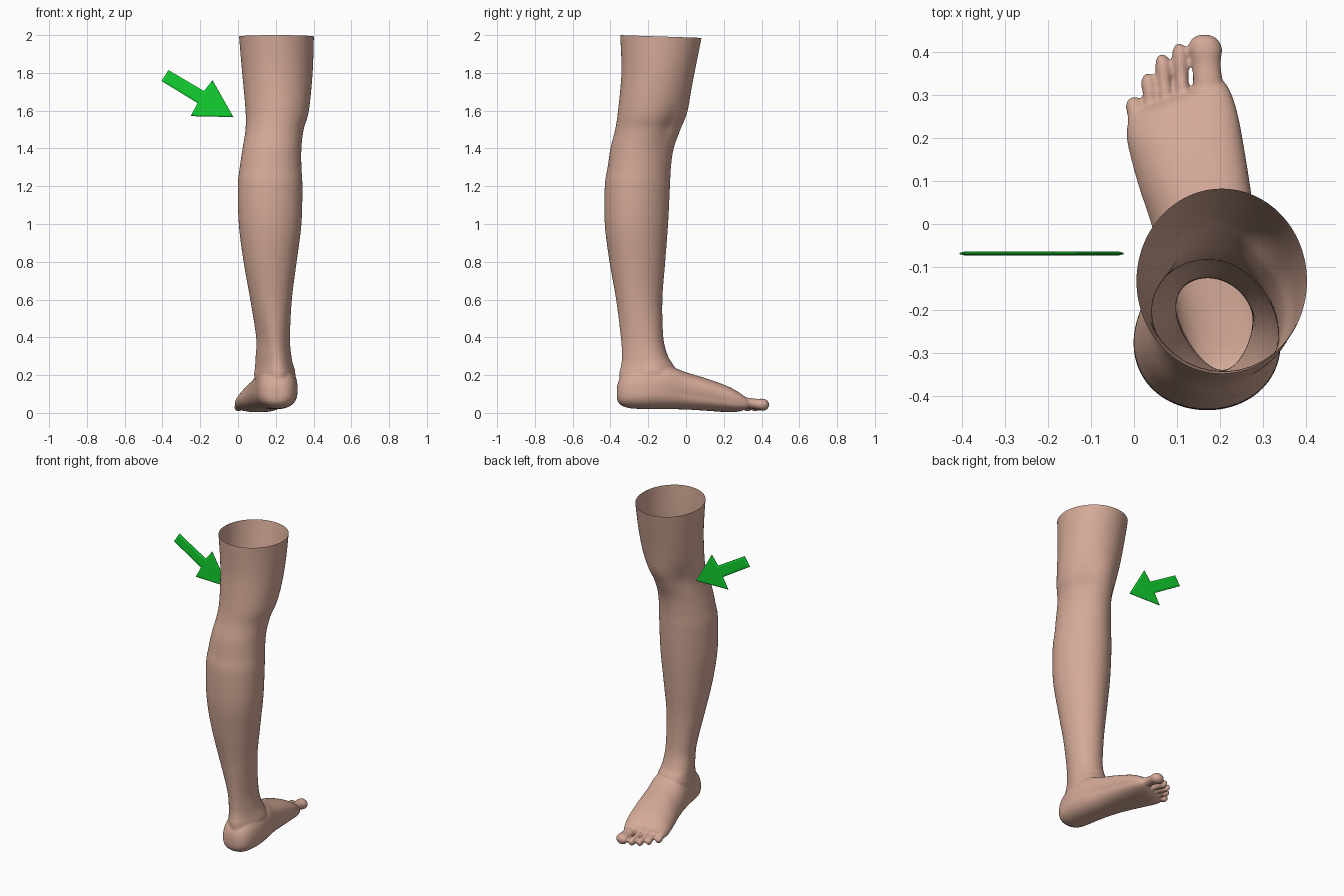
import bpy, bmesh, math
from mathutils import Vector

if "Cube" in bpy.data.objects:
    bpy.data.objects.remove(bpy.data.objects["Cube"])


def material(name, rgb):
    m = bpy.data.materials.new(name)
    m.diffuse_color = (*rgb, 1)
    m.use_nodes = True
    m.node_tree.nodes["Principled BSDF"].inputs["Base Color"].default_value = m.diffuse_color
    return m


skin = material("skin", (0.66, 0.40, 0.31))
green = material("green", (0.006, 0.64, 0.03))


def spline(rows, steps=8):
    """Smooth interpolation through table rows (Catmull-Rom)."""
    out = []
    for i in range(len(rows) - 1):
        p0, p1 = rows[max(i - 1, 0)], rows[i]
        p2, p3 = rows[i + 1], rows[min(i + 2, len(rows) - 1)]
        for k in range(steps):
            t = k / steps
            out.append([0.5 * (2 * b + (c - a) * t + (2 * a - 5 * b + 4 * c - d) * t * t
                               + (3 * b - a - 3 * c + d) * t ** 3)
                        for a, b, c, d in zip(p0, p1, p2, p3)])
    out.append(list(rows[-1]))
    return out


def loft(bm, rings):
    """Closed skin over a list of equally sized point rings."""
    vs = [[bm.verts.new(p) for p in r] for r in rings]
    n = len(vs[0])
    faces = [bm.faces.new(vs[0]), bm.faces.new(vs[-1])]
    for a, b in zip(vs, vs[1:]):
        for i in range(n):
            j = (i + 1) % n
            faces.append(bm.faces.new((a[i], a[j], b[j], b[i])))
    bmesh.ops.recalc_face_normals(bm, faces=faces)


def power(v, e):
    return math.copysign(abs(v) ** e, v)


N = 64
ANGLES = [2 * math.pi * i / N for i in range(N)]
bm = bmesh.new()

# leg tube: z, x min, x max, y min, y max, front taper, skew
LEG = [
    (0.10, .115, .300, -.345, -.07, -.20, -.10),
    (0.20, .098, .298, -.353, -.05, -.22, -.15),
    (0.25, .098, .290, -.344, -.065, -.25, -.15),
    (0.30, .100, .282, -.339, -.095, -.25, -.15),
    (0.40, .100, .275, -.345, -.12, -.20, -.12),
    (0.60, .065, .285, -.37, -.125, 0, -.05),
    (0.80, .030, .310, -.405, -.11, .08, 0),
    (1.00, .005, .335, -.43, -.095, .10, 0),
    (1.20, .000, .340, -.43, -.085, .10, 0),
    (1.30, .010, .335, -.415, -.08, .10, 0),
    (1.40, .025, .335, -.40, -.065, .10, 0),
    (1.50, .040, .347, -.375, -.03, .08, 0),
    (1.60, .040, .375, -.36, .005, .05, 0),
    (1.80, .022, .395, -.342, .045, 0, 0),
    (2.00, .005, .402, -.348, .085, 0, 0),
    (2.10, .000, .405, -.350, .10, 0, 0)]
# hollows beside the kneecap and ankle bones: angle, z, width, height, amount
BUMPS = [(40, 1.53, 18, .09, -.012), (140, 1.53, 18, .09, -.012), (90, 1.6, 20, .07, .004),
         (15, .22, 22, .035, .008), (170, .19, 22, .035, .008)]
rings = []
for z, x0, x1, y0, y1, tp, sk in spline(LEG):
    cx, cy, hx, hy = (x0 + x1) / 2, (y0 + y1) / 2, (x1 - x0) / 2, (y1 - y0) / 2
    ring = []
    for a in ANGLES:
        c, s = math.cos(a), math.sin(a)
        d = 0
        for ba, bz, bw, bh, amt in BUMPS:
            da = (math.degrees(a) - ba + 180) % 360 - 180
            d += amt * math.exp(-(da / bw) ** 2 - ((z - bz) / bh) ** 2)
        ring.append((cx + hx * (c * (1 - tp * s) + sk * s) + d * c, cy + hy * s + d * s, z))
    rings.append(ring)
loft(bm, rings)

# foot: y, x min, x max, z min, z max, sideways lean of the top, shear of the front edge
FOOT = [
    (-.366, .185, .240, .080, .130, 0, 0),
    (-.358, .155, .262, .055, .165, 0, 0),
    (-.335, .128, .288, .036, .200, 0, 0),
    (-.290, .108, .307, .024, .235, 0, 0),
    (-.200, .090, .315, .020, .255, .05, 0),
    (-.100, .066, .303, .020, .252, .15, 0),
    (.000, .040, .277, .018, .215, .25, 0),
    (.100, .010, .260, .012, .184, .25, .08),
    (.200, -.012, .242, .005, .146, .2, .22),
    (.250, -.018, .229, .004, .118, .12, .32),
    (.285, -.010, .212, .012, .092, .05, .38),
    (.300, .015, .195, .030, .070, 0, .38)]
rings = []
for y, x0, x1, z0, z1, lean, shear in spline(FOOT, 6):
    cx, hx, cz = (x0 + x1) / 2, (x1 - x0) / 2, z0 + (z1 - z0) * .4
    ring = []
    for a in ANGLES:
        c, s = power(math.cos(a), .85), power(math.sin(a), .85)
        x = cx + hx * (c + lean * max(s, 0))
        ring.append((x, y + shear * (x - cx), cz + s * ((z1 - cz) if s > 0 else (cz - z0))))
    rings.append(ring)
loft(bm, rings)

# toes: base x, base y, tip x, tip y, half width, half height, tip z
TOES = [
    (.176, .27, .163, .440, .037, .030, .043),
    (.117, .25, .105, .420, .0175, .023, .034),
    (.080, .23, .065, .395, .0175, .022, .031),
    (.044, .21, .033, .350, .0175, .021, .029),
    (.006, .18, .001, .295, .0200, .022, .029)]
# toe outline: position along toe, scale
SHAPE = [(0, .9), (.4, .92), (.6, .9), (.78, 1.05), (.88, .98), (.95, .75), (.985, .45), (1, .15)]
for bx, by, tx, ty, w, h, tz in TOES:
    rings = []
    for t, f in spline(SHAPE, 4):
        x, y = bx + (tx - bx) * t, by + (ty - by) * t
        z = .060 + (tz - .060) * min(1, t * 1.2)
        rings.append([(x + w * f * math.cos(a), y, z + h * f * math.sin(a)) for a in ANGLES[::2]])
    loft(bm, rings)

mesh = bpy.data.meshes.new("leg")
bm.to_mesh(mesh)
bm.free()
leg = bpy.data.objects.new("leg", mesh)
bpy.context.collection.objects.link(leg)

# fuse leg, foot and toes into one smooth skin
rm = leg.modifiers.new("fuse", 'REMESH')
rm.mode = 'VOXEL'
rm.voxel_size = .006
sm = leg.modifiers.new("soften", 'SMOOTH')
sm.factor = .5
sm.iterations = 6
bpy.context.view_layer.update()
fused = bpy.data.meshes.new_from_object(leg.evaluated_get(bpy.context.evaluated_depsgraph_get()))
leg.modifiers.clear()

# cut the thigh open with a slightly sloping plane
bm = bmesh.new()
bm.from_mesh(fused)
bmesh.ops.bisect_plane(bm, geom=bm.verts[:] + bm.edges[:] + bm.faces[:],
                       plane_co=Vector((0, -.35, 2.0)),
                       plane_no=Vector((0, .034, 1)).normalized(), clear_outer=True)
for f in bm.faces:
    f.smooth = True
    f.material_index = 0
bm.to_mesh(fused)
bm.free()
leg.data = fused
fused.materials.clear()
fused.materials.append(skin)

# flat arrow pointing at the knee, with softly raised faces
OUTLINE = [(-.368, 1.815), (-.405, 1.757), (-.214, 1.640), (-.251, 1.571),
           (-.024, 1.566), (-.135, 1.762), (-.180, 1.704)]
bm = bmesh.new()
face = bm.faces.new([bm.verts.new((x, -.070, z)) for x, z in OUTLINE])
ext = bmesh.ops.extrude_face_region(bm, geom=[face])
bmesh.ops.translate(bm, vec=(0, .003, 0),
                    verts=[v for v in ext["geom"] if isinstance(v, bmesh.types.BMVert)])
bmesh.ops.recalc_face_normals(bm, faces=bm.faces[:])
bmesh.ops.inset_individual(bm, faces=[f for f in bm.faces if len(f.verts) == 7],
                           thickness=.015, depth=.0035)
mesh = bpy.data.meshes.new("arrow")
bm.to_mesh(mesh)
bm.free()
mesh.materials.append(green)
arrow = bpy.data.objects.new("arrow", mesh)
bpy.context.collection.objects.link(arrow)
